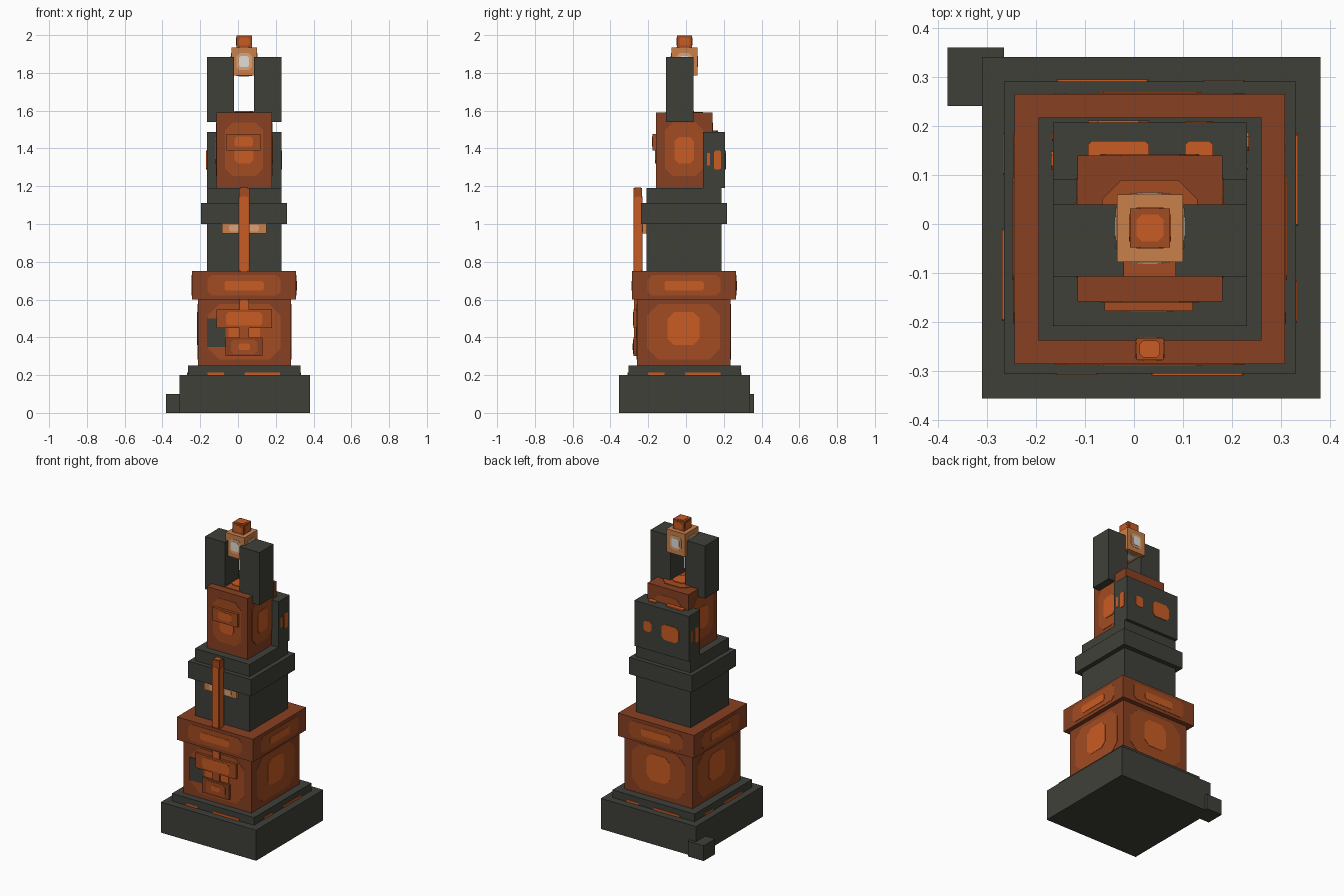
import bpy
import bmesh
from mathutils import Vector

cube = bpy.data.objects.get("Cube")
if cube:
    bpy.data.objects.remove(cube, do_unlink=True)


def material(name, *srgb):
    color = [((c / 255 + 0.055) / 1.055) ** 2.4 for c in srgb] + [1.0]
    mat = bpy.data.materials.new(name)
    mat.use_nodes = True
    mat.diffuse_color = color
    bsdf = mat.node_tree.nodes["Principled BSDF"]
    bsdf.inputs["Base Color"].default_value = color
    bsdf.inputs["Roughness"].default_value = 0.9
    return mat


MATS = [
    material("dark_stone", 63, 64, 57),
    material("dark_rust", 136, 64, 34),
    material("mid_rust", 163, 76, 33),
    material("bright_orange", 202, 92, 35),
    material("copper", 200, 128, 74),
    material("pale_copper", 218, 164, 122),
    material("pale_light", 226, 221, 212),
]
STONE, RUST, MID, BRIGHT, COPPER, PALE, LIGHT = range(len(MATS))

X, Y, Z = Vector((1, 0, 0)), Vector((0, 1, 0)), Vector((0, 0, 1))
FRONT, BACK, RIGHT, LEFT, TOP, BOTTOM = -Y, Y, X, -X, Z, -Z
SIDES = [FRONT, RIGHT, BACK, LEFT]


def patch(bm, lo, hi, normal, mat, us, vs, layer):
    """Thin plate with cut corners; us and vs are fractions of the face size."""
    u = Z.cross(normal) if abs(normal.z) < 0.5 else -X
    v = normal.cross(u)
    size, mid = hi - lo, (lo + hi) / 2

    def span(axis):
        return sum(abs(a) * s for a, s in zip(axis, size))

    u0, u1 = (f * span(u) for f in us)
    v0, v1 = (f * span(v) for f in vs)
    c = 0.2 * min(u1 - u0, v1 - v0)
    outline = [(u0 + c, v0), (u1 - c, v0), (u1, v0 + c), (u1, v1 - c),
               (u1 - c, v1), (u0 + c, v1), (u0, v1 - c), (u0, v0 + c)]
    base = mid + normal * span(normal) / 2
    rings = [[bm.verts.new(base + normal * h + u * a + v * b) for a, b in outline]
             for h in (0, 0.002 * layer)]
    faces = [bm.faces.new(rings[1]), bm.faces.new(rings[0][::-1])]
    for i in range(len(outline)):
        j = (i + 1) % len(outline)
        faces.append(bm.faces.new((rings[0][i], rings[0][j], rings[1][j], rings[1][i])))
    for f in faces:
        f.material_index = mat


def box(name, xs, ys, zs, mat, patches=()):
    """Box between limits; patches are (normals, material, us, vs), inner ones last."""
    lo, hi = (Vector(p) for p in zip(xs, ys, zs))
    bm = bmesh.new()
    bmesh.ops.create_cube(bm, size=1)
    for vert in bm.verts:
        vert.co = (lo + hi) / 2 + vert.co * (hi - lo)
    for f in bm.faces:
        f.material_index = mat
    for layer, (normals, m, us, vs) in enumerate(patches, 1):
        for n in normals:
            patch(bm, lo, hi, n, m, us, vs, layer)
    mesh = bpy.data.meshes.new(name)
    bm.to_mesh(mesh)
    bm.free()
    for m in MATS:
        mesh.materials.append(m)
    obj = bpy.data.objects.new(name, mesh)
    bpy.context.collection.objects.link(obj)
    return obj


def sym(f):
    return (-f, f)


def windows(normals, vs_small, vs_large):
    """A narrow and a wide lit opening side by side."""
    return [(normals, BRIGHT, (-0.325, -0.18), vs_small),
            (normals, BRIGHT, (0.005, 0.32), vs_large)]


# Stepped base with a corner block
box("base", (-0.31, 0.38), (-0.355, 0.34), (0, 0.2), STONE)
box("corner_block", (-0.38, -0.265), (0.24, 0.36), (0, 0.1), STONE)
box("base_step", (-0.265, 0.33), (-0.305, 0.29), (0.2, 0.25), STONE,
    windows(SIDES, (-0.5, -0.2), (-0.5, -0.2)))

# Glowing lower body and its rim
box("lower_body", (-0.212, 0.28), (-0.26, 0.235), (0.25, 0.6), RUST,
    [(SIDES, MID, sym(0.39), (-0.41, 0.43)),
     (SIDES, BRIGHT, sym(0.17), (-0.19, 0.31))])
box("lower_rim", (-0.243, 0.308), (-0.285, 0.265), (0.6, 0.75), RUST,
    [(SIDES, MID, sym(0.35), sym(0.36)),
     (SIDES, BRIGHT, sym(0.19), (-0.18, 0.15))])

# Ornament on the front of the lower body
box("front_dark_plate", (-0.165, -0.065), (-0.267, -0.26), (0.35, 0.5), STONE)
box("front_lower_post", (0.007, 0.058), (-0.274, -0.26), (0.3, 0.6), MID,
    [([FRONT], BRIGHT, sym(0.45), (0.2, 0.48))])
box("front_wide_bar", (-0.115, 0.18), (-0.278, -0.26), (0.45, 0.547), MID,
    [([FRONT], BRIGHT, sym(0.33), (-0.38, 0.36))])
box("front_narrow_bar", (-0.065, 0.13), (-0.278, -0.26), (0.3, 0.4), RUST,
    [([FRONT], MID, sym(0.36), sym(0.38)),
     ([FRONT], BRIGHT, sym(0.16), sym(0.17))])

# Dark middle body, collar and shoulder
box("middle_body", (-0.165, 0.23), (-0.208, 0.187), (0.75, 1.0), STONE)
box("collar", (-0.195, 0.26), (-0.237, 0.217), (1.0, 1.11), STONE)
box("shoulder", (-0.165, 0.23), (-0.208, 0.187), (1.11, 1.19), STONE)

# Upright post and crossbar on the front
box("front_post", (0.005, 0.06), (-0.277, -0.232), (0.75, 1.19), MID,
    [(SIDES, BRIGHT, sym(0.42), (-0.5, 0.4)),
     ([TOP], BRIGHT, sym(0.38), sym(0.38))])
box("front_crossbar", (-0.085, 0.15), (-0.23, -0.208), (0.95, 1.0), COPPER,
    [([FRONT], PALE, sym(0.34), (-0.3, 0.4))])

# Glowing upper body with a front plate
box("upper_body", (-0.115, 0.18), (-0.158, 0.14), (1.19, 1.59), RUST,
    [(SIDES, MID, sym(0.34), (-0.34, 0.37)),
     ([TOP], MID, sym(0.33), sym(0.33)),
     (SIDES, BRIGHT, sym(0.17), sym(0.175)),
     ([TOP], BRIGHT, sym(0.17), sym(0.17))])
box("upper_front_plate", (-0.06, 0.12), (-0.177, -0.158), (1.39, 1.477), MID,
    [([FRONT], BRIGHT, sym(0.27), (-0.28, 0.34))])

# Rear block with lit windows
box("rear_block", (-0.165, 0.23), (0.09, 0.207), (1.19, 1.487), STONE,
    windows([BACK, RIGHT, LEFT], (-0.1, 0.13), (-0.17, 0.17))
    + windows([TOP], sym(0.18), sym(0.18)))

# Twin pillars
for name, xs in (("left_pillar", (0.085, 0.23)), ("right_pillar", (-0.165, -0.02))):
    box(name, xs, (-0.107, 0.04), (1.54, 1.885), STONE)

# Lantern between the pillars and its cap
box("lantern", (-0.035, 0.1), (-0.077, 0.06), (1.785, 1.935), COPPER,
    [(SIDES + [TOP, BOTTOM], PALE, sym(0.3), sym(0.3)),
     (SIDES + [BOTTOM], LIGHT, sym(0.2), sym(0.2))])
box("lantern_cap", (-0.008, 0.073), (-0.048, 0.032), (1.935, 1.997), MID,
    [(SIDES + [TOP], BRIGHT, sym(0.34), sym(0.34))])
